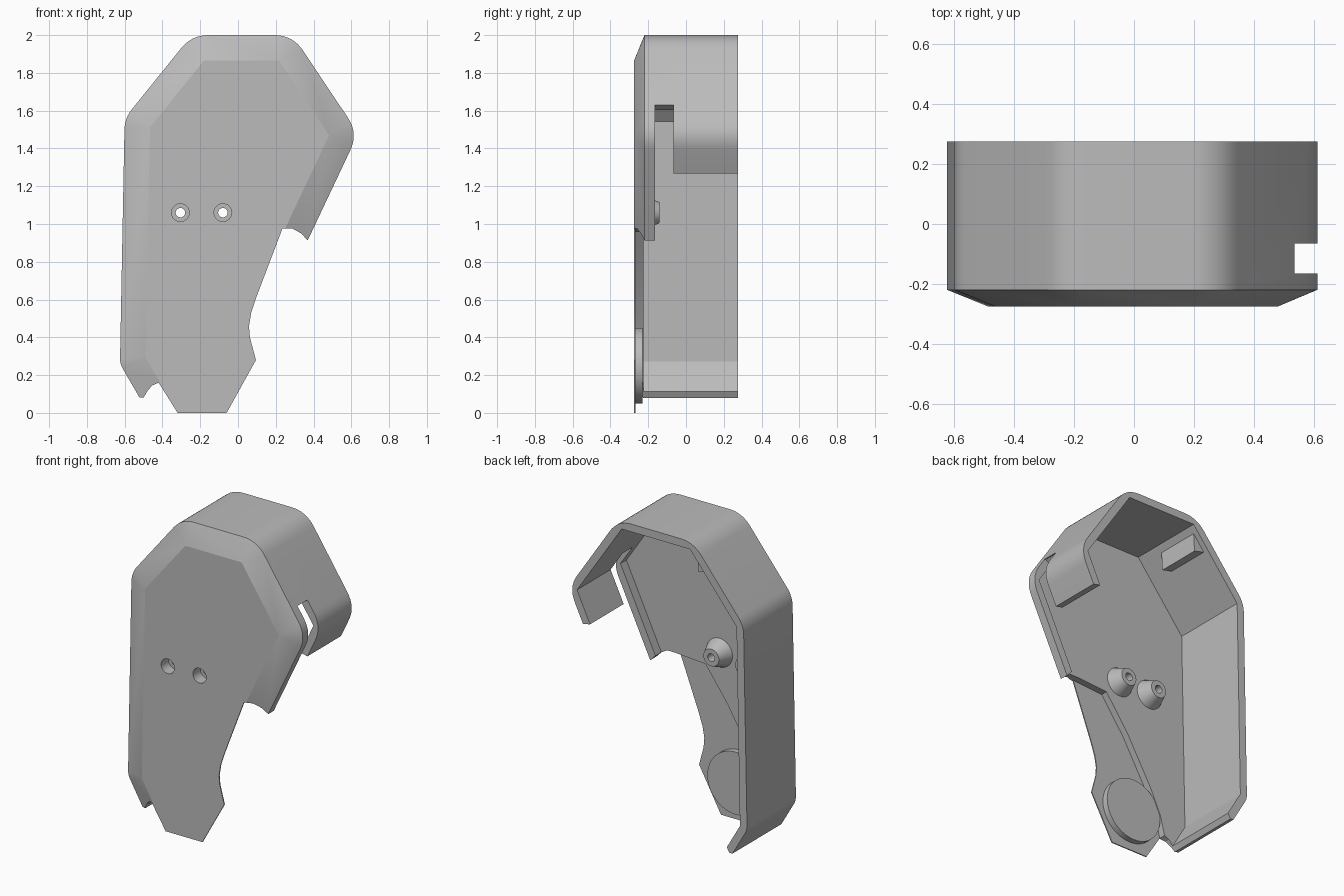
import bpy, bmesh, math
from mathutils import Vector

cube = bpy.data.objects.get("Cube")
if cube:
    bpy.data.objects.remove(cube, do_unlink=True)

FRONT, SHOULDER, FLOOR, BACK = -0.275, -0.22, -0.225, 0.275
WALL = 0.05

grey = bpy.data.materials.new("plain grey")
grey.use_nodes = True
grey.diffuse_color = (0.5, 0.5, 0.5, 1)
grey.node_tree.nodes["Principled BSDF"].inputs["Base Color"].default_value = (0.5, 0.5, 0.5, 1)


def finish(name, bm):
    bmesh.ops.remove_doubles(bm, verts=bm.verts, dist=1e-5)
    bmesh.ops.recalc_face_normals(bm, faces=bm.faces)
    mesh = bpy.data.meshes.new(name)
    bm.to_mesh(mesh)
    bm.free()
    mesh.materials.append(grey)
    obj = bpy.data.objects.new(name, mesh)
    bpy.context.collection.objects.link(obj)
    return obj


def loft(name, rings):
    """Solid through a list of (outline, y) rings with equal point counts."""
    bm = bmesh.new()
    loops = [[bm.verts.new((p[0], y, p[1])) for p in pts] for pts, y in rings]
    n = len(loops[0])
    for a, b in zip(loops, loops[1:]):
        for i in range(n):
            j = (i + 1) % n
            bm.faces.new((a[i], a[j], b[j], b[i]))
    bm.faces.new(loops[0])
    bm.faces.new(loops[-1])
    return finish(name, bm)


def prism(name, pts, y0, y1):
    return loft(name, [(pts, y0), (pts, y1)])


def circle(x, z, r, n=48):
    return [(x + r * math.cos(2 * math.pi * i / n), z + r * math.sin(2 * math.pi * i / n))
            for i in range(n)]


def inset(pts, d):
    """Mitred inset of a clockwise outline."""
    out = []
    for i, p in enumerate(pts):
        p = Vector(p)
        a = (p - Vector(pts[i - 1])).normalized()
        b = (Vector(pts[(i + 1) % len(pts)]) - p).normalized()
        na, nb = Vector((a.y, -a.x)), Vector((b.y, -b.x))
        out.append(p + (na + nb) * d / (1 + na.dot(nb)))
    return out


def rounded(pts, cuts, seg=8):
    """Replace each corner by a curve that starts the given length before it."""
    out = []
    for i, (p, c) in enumerate(zip(pts, cuts)):
        p = Vector(p)
        a = p + (Vector(pts[i - 1]) - p).normalized() * c
        b = p + (Vector(pts[(i + 1) % len(pts)]) - p).normalized() * c
        for k in range(seg + 1):
            t = k / seg
            out.append(a * (1 - t) ** 2 + p * 2 * t * (1 - t) + b * t * t)
    return out


def cut(obj, cutter):
    mod = obj.modifiers.new("cut", "BOOLEAN")
    mod.operation, mod.solver, mod.object = "DIFFERENCE", "EXACT", cutter
    bpy.context.view_layer.objects.active = obj
    bpy.ops.object.modifier_apply(modifier=mod.name)
    bpy.data.objects.remove(cutter, do_unlink=True)


# Chamfered shell, closed at the bottom until it is trimmed
outline = [(-0.625, 0.26), (-0.6, 1.56), (-0.245, 2.0), (0.29, 2.0),
           (0.637, 1.48), (-0.12, -0.12), (-0.405, -0.12)]
outer = rounded(outline, [0.03, 0.06, 0.09, 0.1, 0.1, 0.01, 0.01])
face = [p for p in inset(outline, 0.135) for _ in range(9)]
shell = loft("shell", [(outer, BACK), (outer, SHOULDER), (face, FRONT)])
cut(shell, prism("cavity", inset(outline, WALL), FLOOR, 0.5))

# Trim the lower opening
step = [(0.235, 0.975), (0.02, 0.96), (-0.14, 0.74), (-0.32, 0.43), (-0.39, 0.28), (-0.42, 0.16)]
opening = ([(0.6, 0.7), (0.362, 0.92), (0.335, 0.95), (0.29, 0.975)] + step
           + [(-0.455, 0.145), (-0.48, 0.115), (-0.5, 0.08), (-0.6, 0.09), (-0.6, -0.4), (0.6, -0.4)])
cut(shell, prism("opening", opening, -0.6, 0.6))

# Side slot and shortened rear part of the side wall
cut(shell, prism("slot", [(0.4, 1.53), (0.53, 1.63), (0.9, 1.63), (0.9, 0.5), (0, 0.5)], -0.165, -0.065))
cut(shell, prism("rear_gap", [(0.4, 1.3), (0.53, 1.27), (0.9, 1.2), (0.9, 0.5), (0, 0.5)], -0.1, 0.6))

# Thin lower plate and round pad
plate = step + [(-0.32, 0.0), (-0.06, 0.0), (0.095, 0.28), (0.063, 0.4),
                (0.058, 0.46), (0.07, 0.53), (0.1, 0.62)]
prism("lower_plate", plate, FRONT, FRONT + 0.007)
prism("round_pad", circle(-0.19, 0.25, 0.2), FRONT + 0.003, -0.23)

# Conical screw bosses with counterbored through holes
profile = [(0.047, FRONT), (0.047, -0.2), (0.025, -0.2), (0.025, -0.14), (0.055, -0.14), (0.092, FLOOR)]
for side, x in (("left", -0.08), ("right", -0.305)):
    cut(shell, prism("hole", circle(x, 1.06, 0.047, 32), -0.6, 0))
    bm = bmesh.new()
    vs = [bm.verts.new((x + r, y, 1.06)) for r, y in profile]
    es = [bm.edges.new((vs[i - 1], vs[i])) for i in range(len(vs))]
    bmesh.ops.spin(bm, geom=vs + es, cent=(x, 0, 1.06), axis=(0, 1, 0),
                   angle=2 * math.pi, steps=32)
    finish(side + "_screw_boss", bm)

# Catch wedge inside the upper slope
prism("catch_wedge", [(-0.25, 1.92), (-0.335, 1.82), (-0.257, 1.8)], -0.05, 0.24)

# Smooth curved faces, keep hard edges
for obj in bpy.context.scene.objects:
    if obj.type == "MESH" and grey.name in obj.data.materials:
        bpy.ops.object.select_all(action="DESELECT")
        obj.select_set(True)
        bpy.context.view_layer.objects.active = obj
        bpy.ops.object.shade_smooth_by_angle(angle=math.radians(20))
